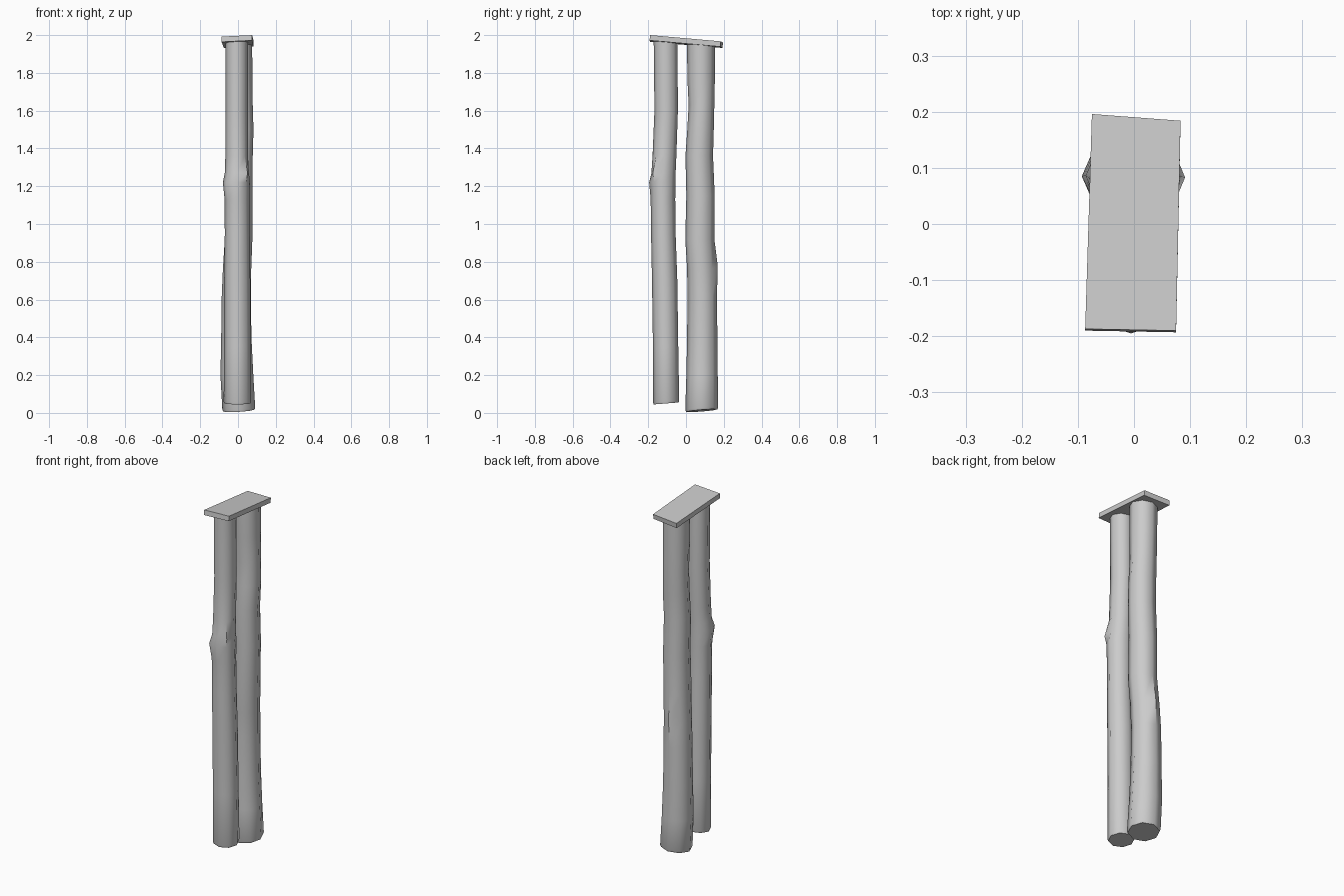
import bpy, bmesh, math
from mathutils import Vector

cube = bpy.data.objects.get("Cube")
if cube:
    bpy.data.objects.remove(cube, do_unlink=True)

grey = bpy.data.materials.new("plain grey")
grey.use_nodes = True
grey.diffuse_color = (0.6, 0.6, 0.6, 1)
grey.node_tree.nodes["Principled BSDF"].inputs["Base Color"].default_value = (0.6, 0.6, 0.6, 1)

SIDES = 8


def finish(bm, name):
    bmesh.ops.recalc_face_normals(bm, faces=bm.faces)
    mesh = bpy.data.meshes.new(name)
    bm.to_mesh(mesh)
    bm.free()
    mesh.materials.append(grey)
    obj = bpy.data.objects.new(name, mesh)
    bpy.context.collection.objects.link(obj)
    return obj


def log(name, rings, tilt, knots):
    """Loft eight-sided rings (z, x, y, radius x, radius y); tilt the foot, then pull out knots."""
    bm = bmesh.new()
    loops = []
    # a slightly narrower first ring softens the foot edge
    z, x, y, rx, ry = rings[0]
    stations = [(z - 0.01, x, y, rx * 0.95, ry * 0.95)] + rings
    for n, (z, x, y, rx, ry) in enumerate(stations):
        loop = []
        for i in range(SIDES):
            a = math.tau * i / SIDES
            dx, dy = rx * math.cos(a), ry * math.sin(a)
            dz = tilt[0] * dx + tilt[1] * dy if n < 2 else 0
            loop.append(bm.verts.new((x + dx, y + dy, z + dz)))
        loops.append(loop)
    for low, high in zip(loops, loops[1:]):
        for i in range(SIDES):
            j = (i + 1) % SIDES
            bm.faces.new((low[i], low[j], high[j], high[i]))
    bm.faces.new(loops[0])
    bm.faces.new(loops[-1])
    # each knot moves one vertex: ring, side, outward push, lift
    for ring, side, push, lift in knots:
        a = math.tau * side / SIDES
        loops[ring + 1][side].co += Vector((push * math.cos(a), push * math.sin(a), lift))
    obj = finish(bm, name)
    bpy.ops.object.select_all(action='DESELECT')
    obj.select_set(True)
    bpy.context.view_layer.objects.active = obj
    bpy.ops.object.shade_smooth_by_angle(angle=math.radians(50))


# Slimmer front log with a cluster of knots above the middle
log("front_log", [
    (0.06, -0.003, -0.105, 0.073, 0.069),
    (0.35, -0.003, -0.108, 0.07, 0.067),
    (0.70, -0.004, -0.113, 0.069, 0.067),
    (0.95, -0.004, -0.12, 0.066, 0.065),
    (1.13, -0.005, -0.122, 0.066, 0.065),
    (1.22, -0.005, -0.122, 0.068, 0.066),
    (1.27, -0.006, -0.119, 0.064, 0.064),
    (1.36, -0.007, -0.114, 0.06, 0.063),
    (1.60, -0.007, -0.105, 0.059, 0.062),
    (1.97, -0.007, -0.108, 0.059, 0.063),
], (0.0, 0.08), [(5, 6, 0.007, 0), (5, 5, 0.012, 0), (5, 4, 0.007, 0), (6, 7, 0.016, 0)])

# Thicker back log with a flared foot and one knot behind
log("back_log", [
    (0.022, 0.004, 0.083, 0.087, 0.087),
    (0.20, -0.006, 0.085, 0.087, 0.083),
    (0.40, -0.009, 0.086, 0.08, 0.08),
    (0.62, -0.009, 0.086, 0.077, 0.078),
    (0.76, -0.005, 0.082, 0.075, 0.076),
    (0.92, 0.003, 0.073, 0.073, 0.077),
    (1.15, 0.005, 0.077, 0.073, 0.075),
    (1.36, 0.006, 0.07, 0.072, 0.073),
    (1.50, 0.009, 0.077, 0.073, 0.07),
    (1.63, 0.007, 0.082, 0.071, 0.068),
    (1.78, 0.005, 0.08, 0.071, 0.073),
    (1.96, 0.004, 0.08, 0.071, 0.074),
], (0.06, 0.08), [(4, 2, 0.01, 0.02)])

# Thin skewed cap plate, sloping down toward the back
corners = [(-0.087, -0.187, 1.992), (0.075, -0.19, 2.0),
           (0.083, 0.184, 1.967), (-0.075, 0.196, 1.96)]
bm = bmesh.new()
top = bm.faces.new([bm.verts.new(c) for c in corners])
lower = bmesh.ops.extrude_face_region(bm, geom=[top])["geom"]
bmesh.ops.translate(bm, vec=(0, -0.003, -0.028),
                    verts=[v for v in lower if isinstance(v, bmesh.types.BMVert)])
if not top.is_valid or len(bm.faces) < 6:
    bmesh.ops.holes_fill(bm, edges=bm.edges, sides=4)
finish(bm, "cap_plate")
